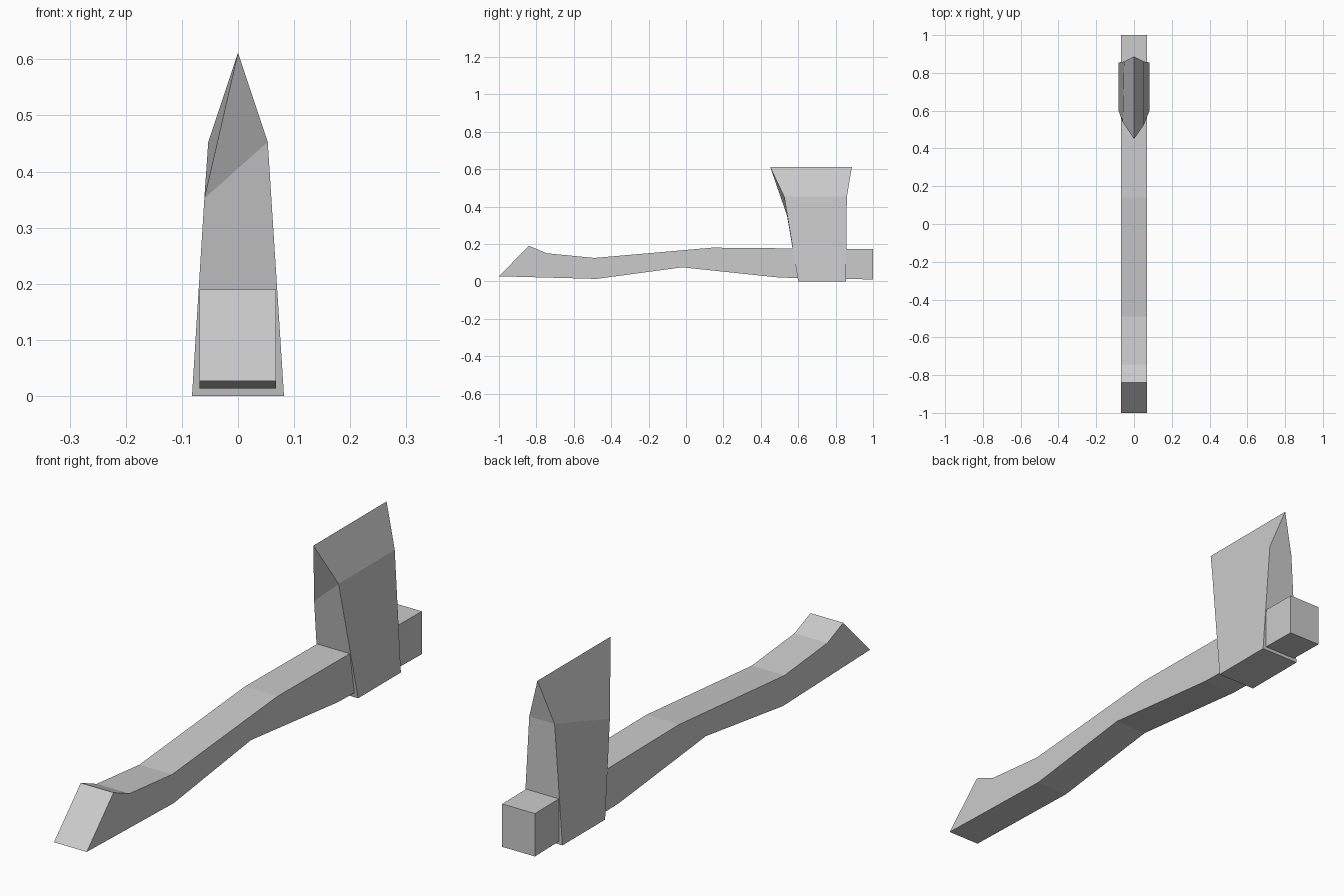
import bpy
import bmesh

cube = bpy.data.objects.get("Cube")
if cube:
    bpy.data.objects.remove(cube, do_unlink=True)

grey = bpy.data.materials.new("plain grey")
grey.use_nodes = True
colour = (0.6, 0.6, 0.6, 1)
grey.diffuse_color = colour
grey.node_tree.nodes["Principled BSDF"].inputs["Base Color"].default_value = colour


def finish(bm, name):
    bmesh.ops.recalc_face_normals(bm, faces=bm.faces)
    mesh = bpy.data.meshes.new(name)
    bm.to_mesh(mesh)
    bm.free()
    mesh.materials.append(grey)
    obj = bpy.data.objects.new(name, mesh)
    bpy.context.collection.objects.link(obj)


# Handle: curved side profile (y, z) extruded across its width
profile = [(-1, .027), (-.84, .19), (-.745, .15), (-.49, .125), (.14, .18),
           (1, .172), (1, .01), (.5, .02), (-.02, .075), (-.48, .013)]
bm = bmesh.new()
side = bm.faces.new([bm.verts.new((-.069, y, z)) for y, z in profile])
ext = bmesh.ops.extrude_face_region(bm, geom=[side])
moved = [v for v in ext["geom"] if isinstance(v, bmesh.types.BMVert)]
bmesh.ops.translate(bm, verts=moved, vec=(.137, 0, 0))
finish(bm, "handle")

# Axe head: tapered body rising to a sharp blade edge along the top
bm = bmesh.new()
base = [bm.verts.new(p) for p in
        [(-.082, .6, 0), (.082, .6, 0), (.082, .855, 0), (-.082, .855, 0)]]
# The front shoulder is chipped lower on one side
shoulder = [bm.verts.new(p) for p in
            [(-.06, .54, .352), (.053, .525, .453), (.053, .86, .453), (-.053, .86, .453)]]
tip = bm.verts.new((0, .45, .612))
heel = bm.verts.new((0, .887, .612))
bm.faces.new(base)
for i in range(4):
    j = (i + 1) % 4
    bm.faces.new((base[i], base[j], shoulder[j], shoulder[i]))
fl, fr, br, bl = shoulder
for face in [(fl, fr, tip), (fr, br, heel, tip), (br, bl, heel), (bl, fl, tip, heel)]:
    bm.faces.new(face)
finish(bm, "axe_head")
